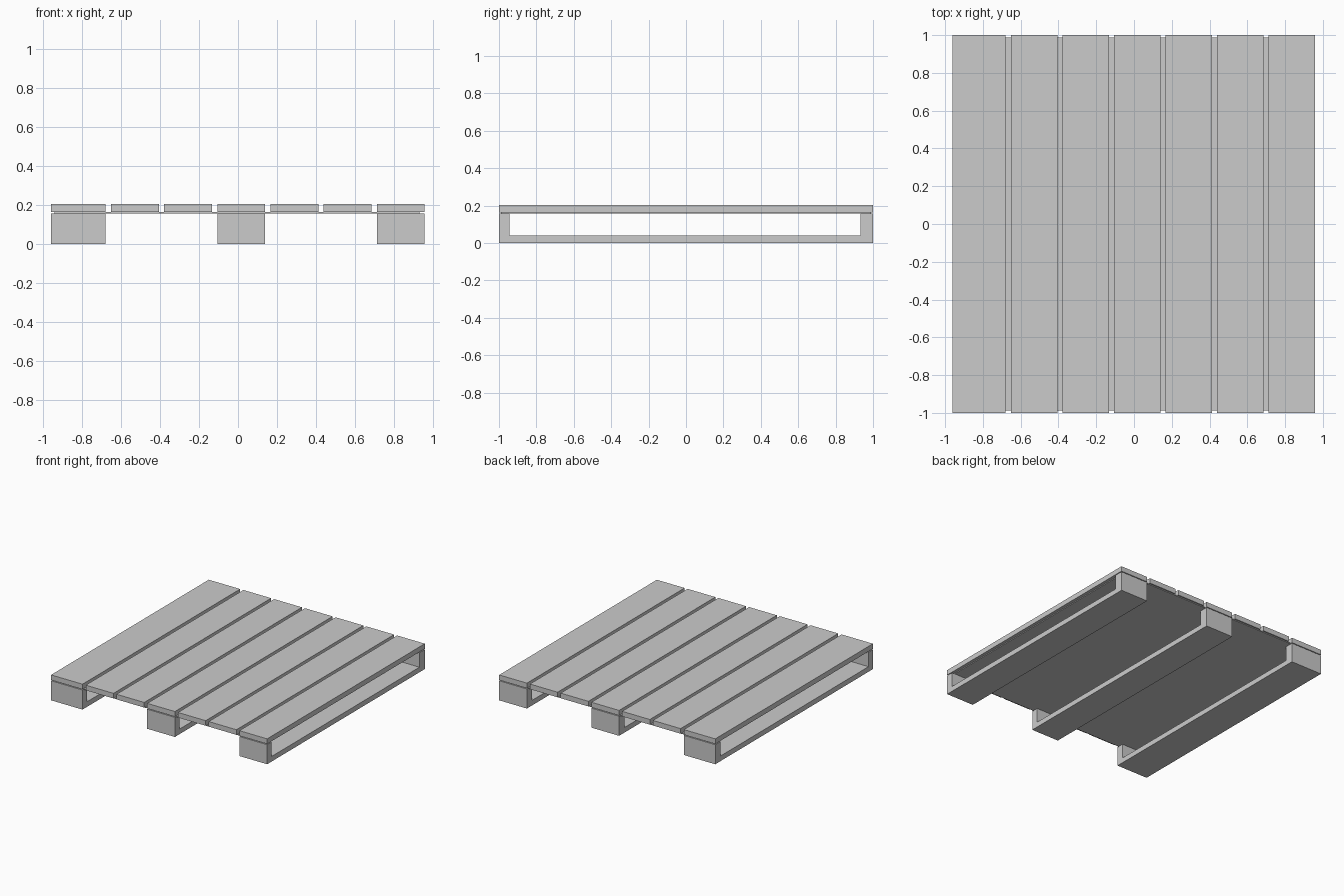
import bpy, bmesh

if "Cube" in bpy.data.objects:
    bpy.data.objects.remove(bpy.data.objects["Cube"])


def make_prism(name, profile, axis, lo, hi):
    """Extrude a closed 2D profile: axis 'X' uses (y, z) points, axis 'Z' uses (x, y)."""
    def place(p, t):
        return (t, p[0], p[1]) if axis == 'X' else (p[0], p[1], t)
    bm = bmesh.new()
    face = bm.faces.new([bm.verts.new(place(p, lo)) for p in profile])
    new = bmesh.ops.extrude_face_region(bm, geom=[face])["geom"]
    shift = place((0, 0), hi - lo)
    bmesh.ops.translate(bm, vec=shift,
                        verts=[v for v in new if isinstance(v, bmesh.types.BMVert)])
    bmesh.ops.recalc_face_normals(bm, faces=bm.faces)
    mesh = bpy.data.meshes.new(name)
    bm.to_mesh(mesh)
    bm.free()
    obj = bpy.data.objects.new(name, mesh)
    bpy.context.collection.objects.link(obj)
    return obj


def rectangle(x0, x1, y0, y1):
    return [(x0, y0), (x1, y0), (x1, y1), (x0, y1)]


# Slat spans: seven boards, the leftmost one a little wider
PITCH, WIDTH = 0.273, 0.246
spans = []
for i in range(7):
    right = 0.959 - (6 - i) * PITCH
    spans.append((-0.96 if i == 0 else right - WIDTH, right))
spans[0] = (-0.96, -0.681)

# Deck slats
for i, (x0, x1) in enumerate(spans):
    make_prism(f"deck_slat_{i + 1}", rectangle(x0, x1, -1, 1), 'Z', 0.163, 0.204)

# Thin inset sheet under the slats
make_prism("deck_backing_sheet", rectangle(-0.942, 0.933, -0.988, 0.988), 'Z', 0.157, 0.163)

# U-shaped runners: bottom board with a post at each end
runner_profile = [(-1, 0), (1, 0), (1, 0.157), (0.932, 0.157), (0.932, 0.041),
                  (-0.944, 0.041), (-0.944, 0.157), (-1, 0.157)]
for side, i in (("left", 0), ("middle", 3), ("right", 6)):
    make_prism(f"{side}_runner", runner_profile, 'X', *spans[i])
